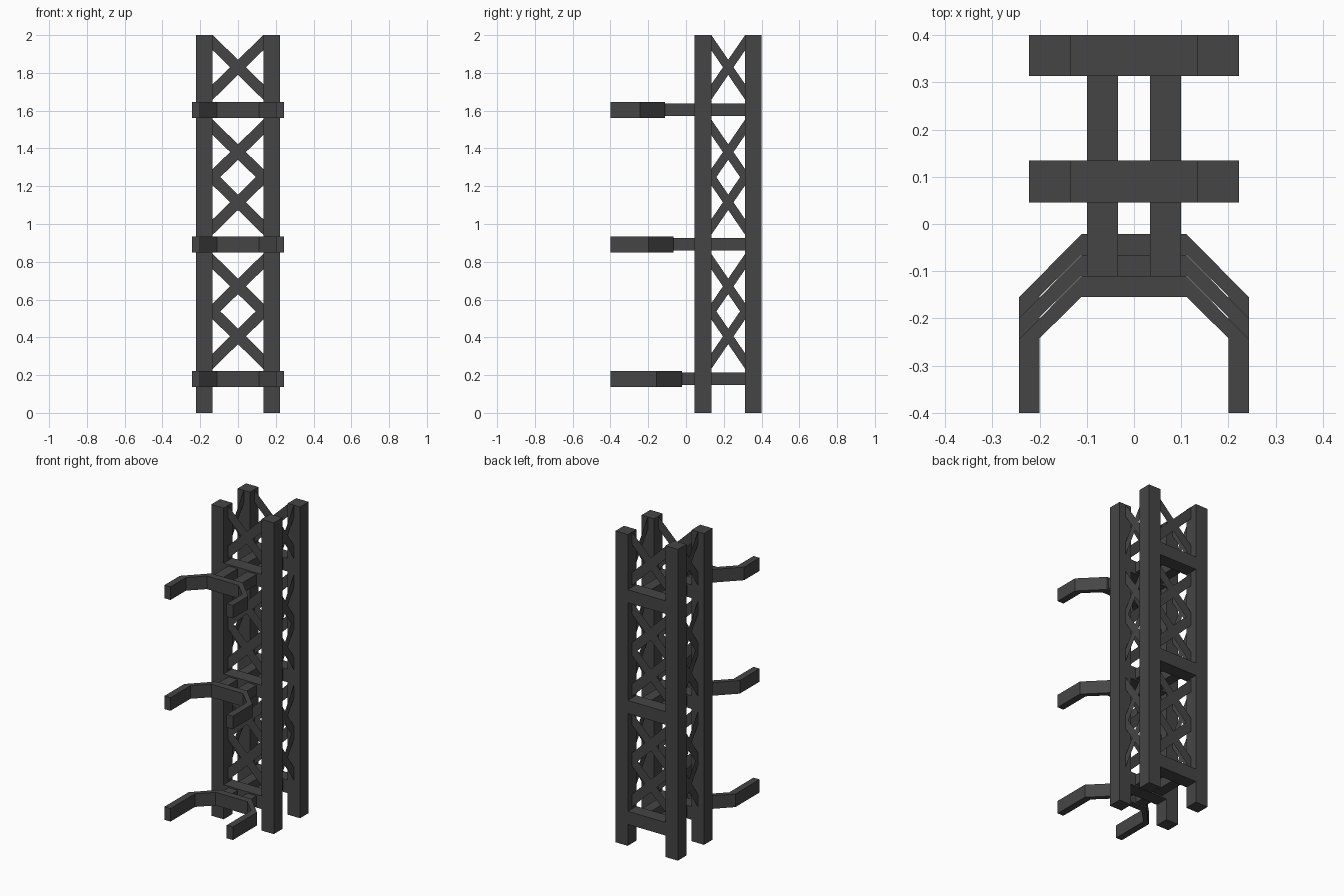
import bpy, bmesh
from mathutils import Vector

if "Cube" in bpy.data.objects:
    bpy.data.objects.remove(bpy.data.objects["Cube"])

mat = bpy.data.materials.new("dark grey metal")
mat.diffuse_color = (0.06, 0.06, 0.06, 1)
mat.use_nodes = True
mat.node_tree.nodes["Principled BSDF"].inputs["Base Color"].default_value = mat.diffuse_color


def shape(name, pts, offset=None, facing=None):
    """Flat outline, extruded along an offset, or left as a sheet with a given facing."""
    bm = bmesh.new()
    face = bm.faces.new([bm.verts.new(p) for p in pts])
    if offset:
        res = bmesh.ops.extrude_face_region(bm, geom=[face])
        moved = [v for v in res["geom"] if isinstance(v, bmesh.types.BMVert)]
        bmesh.ops.translate(bm, verts=moved, vec=Vector(offset))
        bmesh.ops.recalc_face_normals(bm, faces=bm.faces)
    else:
        face.normal_update()
        if face.normal.dot(Vector(facing)) < 0:
            face.normal_flip()
    me = bpy.data.meshes.new(name)
    bm.to_mesh(me)
    bm.free()
    me.materials.append(mat)
    ob = bpy.data.objects.new(name, me)
    bpy.context.collection.objects.link(ob)
    return ob


def box(name, x0, x1, y0, y1, z0, z1):
    return shape(name, [(x0, y0, z0), (x1, y0, z0), (x1, y1, z0), (x0, y1, z0)], (0, 0, z1 - z0))


def crosses(name, a0, a1, to3d, facing):
    """Column of X braces cut from thin sheet, ends flush against the posts."""
    rise, half = 0.131, 0.041
    for zc in BRACES:
        for r in (rise, -rise):
            outline = [(a0, zc - r - half), (a1, zc + r - half),
                       (a1, zc + r + half), (a0, zc - r + half)]
            shape(name, [to3d(a, min(z, 2)) for a, z in outline], facing=facing)


XI, XO = 0.134, 0.222                    # post inner and outer x
ROWS = [(0.046, 0.134), (0.313, 0.40)]   # front and back frame depth
LEVELS = [0.18, 0.892, 1.604]
BRACES = [0.405, 0.67, 1.115, 1.381, 1.83]

# front and back frames: posts, rungs, cross braces on the post centre line
for row, (y0, y1), out in zip(("front", "back"), ROWS, (-1, 1)):
    box(row + "_post_left", -XO, -XI, y0, y1, 0, 2)
    box(row + "_post_right", XI, XO, y0, y1, 0, 2)
    for z in LEVELS:
        box(row + "_rung", -XI, XI, y0, y1, z - 0.042, z + 0.042)
    ym = (y0 + y1) / 2
    crosses(row + "_brace", -XI, XI, lambda a, h: (a, ym, h), (0, out, 0))

# side cross braces on the post centre line
for side in (-1, 1):
    xm = side * (XI + XO) / 2
    crosses("side_brace", ROWS[0][1], ROWS[1][0], lambda a, h: (xm, a, h), (side, 0, 0))

# support beams and gripping arms, each lower one set further back
for i, z in enumerate(LEVELS):
    d = 0.0445 * (2 - i)
    for x0 in (-0.1, 0.034):
        box("support_beam", x0, x0 + 0.066, -0.11 + d, 0.313, z - 0.033, z + 0.033)
    half = [(0.111, -0.11 + d), (0.243, -0.244 + d), (0.243, -0.40),
            (0.20, -0.40), (0.20, -0.242 + d), (0.112, -0.155 + d)]
    outline = half + [(-x, y) for x, y in reversed(half)]
    shape("gripping_arm", [(x, y, z - 0.042) for x, y in outline], (0, 0, 0.084))
